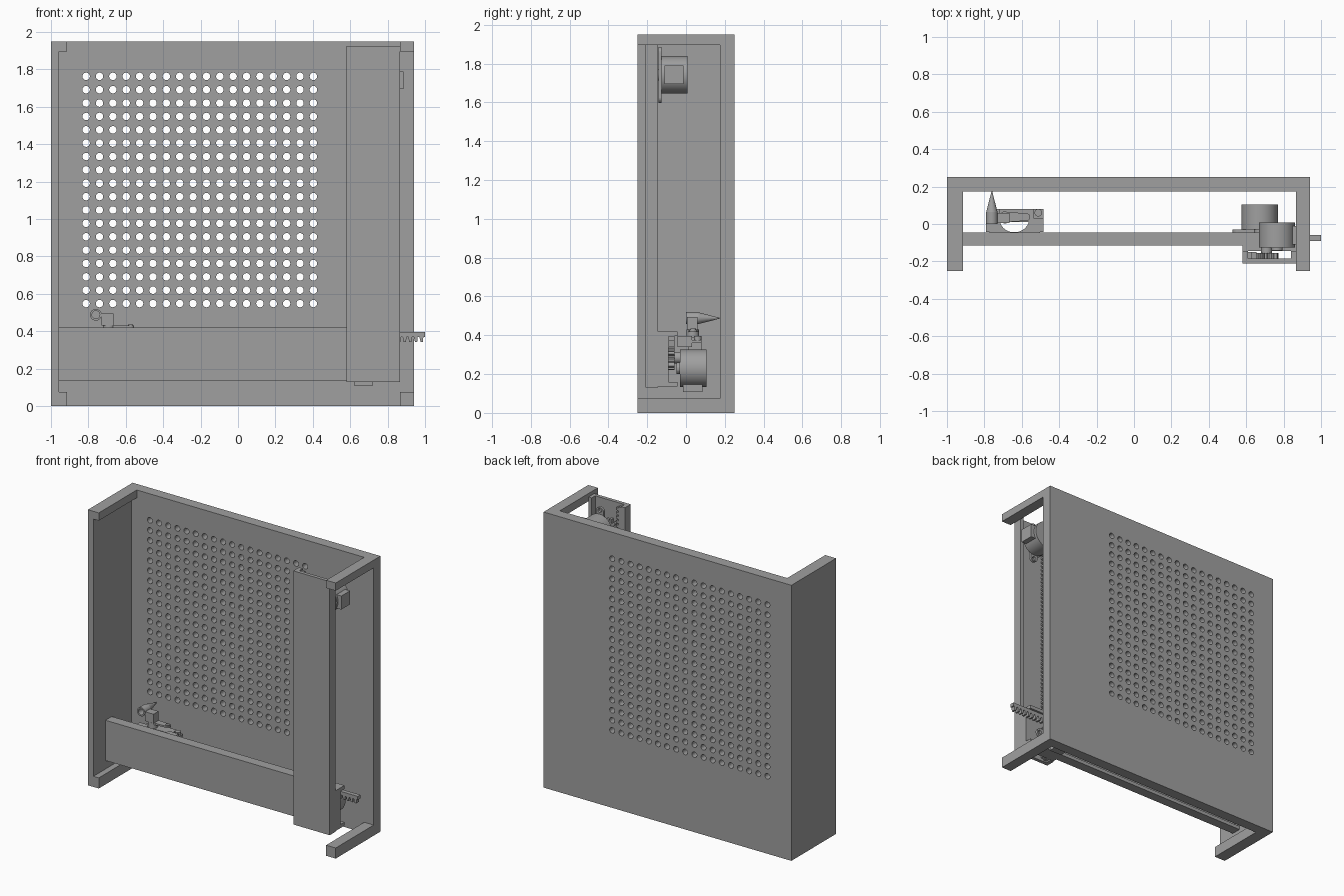
import bpy, bmesh, math
from mathutils import Vector

if "Cube" in bpy.data.objects:
    bpy.data.objects.remove(bpy.data.objects["Cube"])

grey = bpy.data.materials.new("plain_grey")
grey.use_nodes = True
grey.diffuse_color = (0.35, 0.35, 0.35, 1)
grey.node_tree.nodes["Principled BSDF"].inputs["Base Color"].default_value = (0.35, 0.35, 0.35, 1)


def place(axis, p, d):
    """Put a 2D profile point on the plane across the axis, at depth d."""
    return {"x": (d, p[0], p[1]), "y": (p[0], d, p[1]), "z": (p[0], p[1], d)}[axis]


def add_prism(bm, pts, axis, a, b, scale=1, mid=(0, 0)):
    far = [(mid[0] + (p[0] - mid[0]) * scale, mid[1] + (p[1] - mid[1]) * scale) for p in pts]
    lo = [bm.verts.new(place(axis, p, a)) for p in pts]
    hi = [bm.verts.new(place(axis, p, b)) for p in far]
    bm.faces.new(lo)
    bm.faces.new(hi[::-1])
    n = len(pts)
    for i in range(n):
        j = (i + 1) % n
        bm.faces.new((lo[j], lo[i], hi[i], hi[j]))


def finish(name, bm, smooth=False):
    bmesh.ops.recalc_face_normals(bm, faces=bm.faces)
    mesh = bpy.data.meshes.new(name)
    bm.to_mesh(mesh)
    bm.free()
    mesh.materials.append(grey)
    obj = bpy.data.objects.new(name, mesh)
    bpy.context.collection.objects.link(obj)
    if smooth:
        bpy.ops.object.select_all(action="DESELECT")
        obj.select_set(True)
        bpy.context.view_layer.objects.active = obj
        bpy.ops.object.shade_smooth_by_angle(angle=math.radians(30))
    return obj


def prism(name, pts, axis, a, b, smooth=False, **kw):
    bm = bmesh.new()
    add_prism(bm, pts, axis, a, b, **kw)
    return finish(name, bm, smooth)


def rect(x0, x1, y0, y1):
    return [(x0, y0), (x1, y0), (x1, y1), (x0, y1)]


def box(name, x0, x1, y0, y1, z0, z1):
    return prism(name, rect(x0, x1, y0, y1), "z", z0, z1)


def circle(cx, cy, r, n=32, start=0, sweep=math.tau):
    return [(cx + r * math.cos(start + sweep * i / n), cy + r * math.sin(start + sweep * i / n))
            for i in range(n)]


def drill(obj, cutter):
    """Cut the holes, then drop the cutter."""
    cutter.hide_render = True
    mod = obj.modifiers.new("holes", "BOOLEAN")
    mod.object, mod.operation, mod.solver = cutter, "DIFFERENCE", "EXACT"
    deps = bpy.context.evaluated_depsgraph_get()
    obj.data = bpy.data.meshes.new_from_object(obj.evaluated_get(deps))
    obj.modifiers.clear()
    bpy.data.objects.remove(cutter)


# Perforated back panel
panel = box("back_panel", -1, 0.94, 0.175, 0.25, 0, 1.95)
bm = bmesh.new()
step = 1.215 / 17
for i in range(18):
    for j in range(18):
        add_prism(bm, circle(-0.812 + i * step, 0.548 + j * step, 0.02, 16), "y", 0.15, 0.28)
drill(panel, finish("hole_cutter", bm))

# Closed side wall, and arms at the four corners
box("side_wall", -1, -0.957, -0.25, 0.175, 0, 1.95)
for side, x0, x1 in (("right", -0.957, -0.915), ("left", 0.865, 0.94)):
    box(side + "_bottom_arm", x0, x1, -0.25, 0.175, 0, 0.075)
    box(side + "_top_arm", x0, x1, -0.25, 0.175, 1.895, 1.95)

# Upright and crosswise channels
prism("column_channel", [(0.58, -0.21), (0.865, -0.21), (0.865, -0.145), (0.84, -0.145),
                         (0.84, -0.185), (0.61, -0.185), (0.61, -0.145), (0.58, -0.145)],
      "z", 0.13, 1.925)
prism("beam_channel", [(-0.115, 0.135), (-0.045, 0.135), (-0.045, 0.16), (-0.09, 0.16),
                       (-0.09, 0.395), (-0.045, 0.395), (-0.045, 0.42), (-0.115, 0.42)],
      "x", -0.957, 0.865)
box("beam_spacer", 0.58, 0.865, -0.145, -0.115, 0.135, 0.42)


# Toothed racks: teeth stand on a straight back, listed along then across
def rack_profile(start, end, back, root, tip, pitch=0.03):
    pts = [(start, back), (end, back)]
    pos = end
    while pos - pitch > start:
        pts += [(pos, root), (pos - pitch * 0.3, root), (pos - pitch * 0.4, tip), (pos - pitch * 0.8, tip)]
        pos -= pitch
    return pts + [(pos, root), (start, root)]


prism("beam_rack", rack_profile(-0.9, 1.0, 0.395, 0.37, 0.342), "y", -0.09, -0.06)
prism("column_rack", [(q, p) for p, q in rack_profile(0.14, 1.915, 0.61, 0.632, 0.655)],
      "y", -0.185, -0.15)


# Geared motors: drawn with the wire box along a direction in the front plane
def motor(name, cx, cz, y0, y1, out):
    along = Vector(out)
    side = Vector((-along.y, along.x))
    mid = Vector((cx, cz))

    def local(pts):
        return [tuple(mid + along * u + side * v) for u, v in pts]

    prism(name + "_can", circle(cx, cz, 0.097, 48), "y", y0, y1, True)
    prism(name + "_wire_box", local(rect(0.05, 0.122, -0.048, 0.048)), "y", y0 + 0.015, y1 - 0.02)
    ears = circle(0, 0.115, 0.03, 12, 0, math.pi) + circle(0, -0.115, 0.03, 12, math.pi, math.pi)
    plate = prism(name + "_ears", local(ears), "y", y0 - 0.018, y0)
    bm = bmesh.new()
    for v in (-0.122, 0.122):
        add_prism(bm, circle(*local([(0, v)])[0], 0.014, 16), "y", y0 - 0.05, y0 + 0.05)
    drill(plate, finish(name + "_ear_cutter", bm))
    sx, sz = local([(-0.055, 0)])[0]
    prism(name + "_shaft_boss", circle(sx, sz, 0.03, 24), "y", y0 - 0.03, y0, True)
    gear = []
    for k in range(10):
        for part, r in ((0, 0.042), (0.3, 0.042), (0.45, 0.063), (0.8, 0.063)):
            a = math.tau * (k + part) / 10
            gear.append((sx + r * math.cos(a), sz + r * math.sin(a)))
    prism(name + "_pinion", gear, "y", y0 - 0.064, y0 - 0.03)


motor("lower_motor", 0.672, 0.23, -0.03, 0.105, (0, -1))
motor("upper_motor", 0.764, 1.742, -0.125, 0.008, (1, 0))

# Carriage behind the beam, with a round relief
arc = [(-0.64 - 0.08 * math.cos(math.pi * i / 16), 0.03 - 0.075 * math.sin(math.pi * i / 16))
       for i in range(17)]
prism("carriage", [(-0.79, -0.044), (-0.485, -0.044), (-0.485, 0.03)] + arc[::-1] + [(-0.79, 0.03)],
      "z", 0.34, 0.395)

# Small servo with a lever on top
box("servo_body", -0.72, -0.535, 0.01, 0.08, 0.22, 0.39)
box("servo_flange", -0.77, -0.485, 0.01, 0.08, 0.36, 0.375)
prism("servo_turret", circle(-0.69, 0.035, 0.032, 24), "z", 0.39, 0.43, True)
prism("servo_lever", circle(-0.575, 0.037, 0.02, 16, -math.pi / 2, math.pi)
      + circle(-0.69, 0.037, 0.028, 16, math.pi / 2, math.pi), "z", 0.418, 0.43)
prism("lever_screw", circle(-0.575, 0.037, 0.014, 16), "z", 0.43, 0.436, True)
prism("flange_screw", circle(-0.512, 0.06, 0.02, 20), "z", 0.375, 0.395, True)

# Pen holder block, ring and pointed tip
box("pen_holder", -0.73, -0.665, 0.005, 0.06, 0.43, 0.495)
ring = prism("pen_ring", circle(-0.76, 0.488, 0.031, 32), "y", 0, 0.065, True)
drill(ring, prism("ring_cutter", circle(-0.76, 0.488, 0.021, 32), "y", -0.05, 0.05))
prism("pen_tip", circle(-0.76, 0.488, 0.03, 32), "y", 0.065, 0.178, True, scale=0.03, mid=(-0.76, 0.488))
